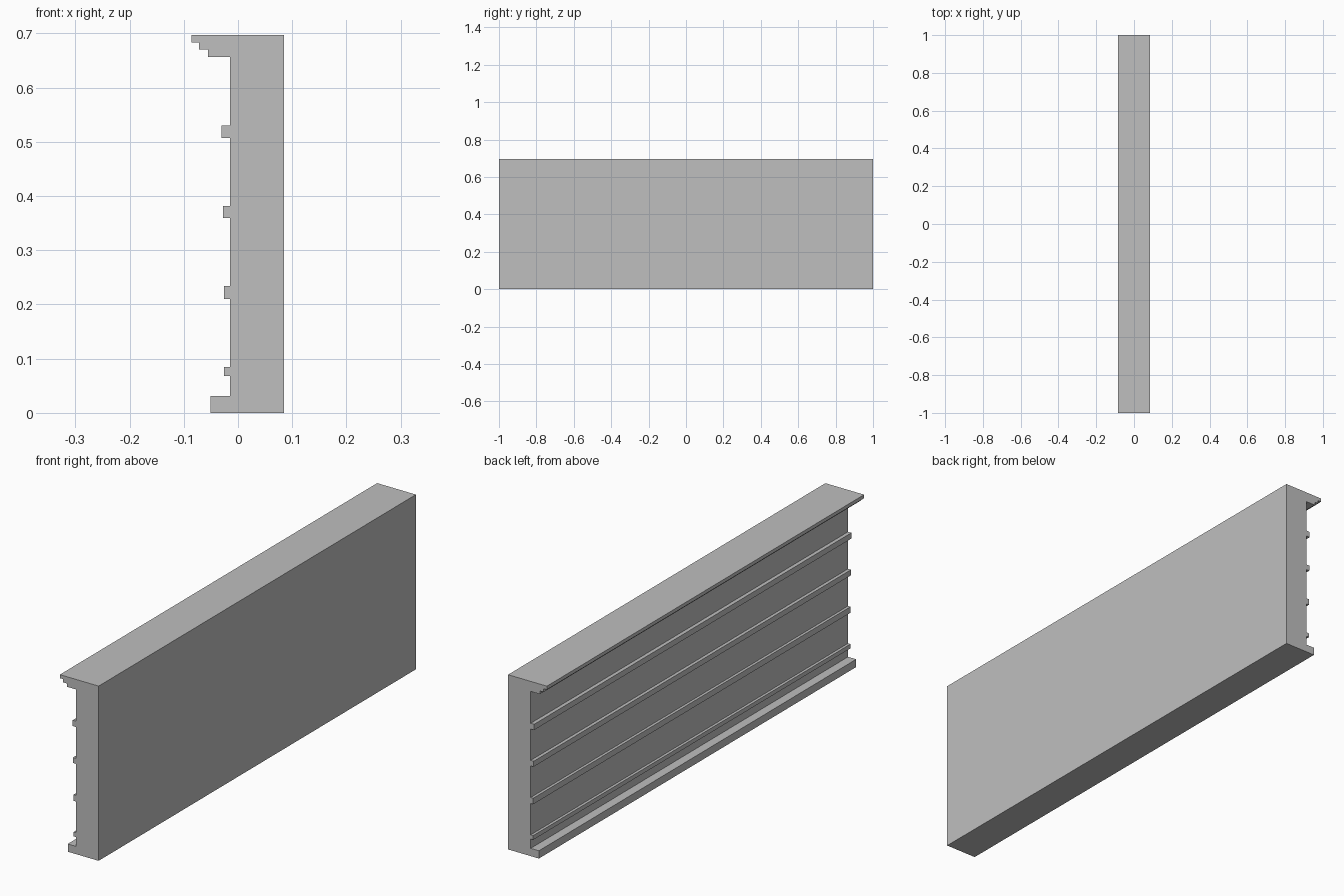
import bpy
import bmesh

cube = bpy.data.objects.get("Cube")
if cube:
    bpy.data.objects.remove(cube, do_unlink=True)

# Single plain grey
grey = bpy.data.materials.new("plain grey")
grey.use_nodes = True
colour = (0.52, 0.52, 0.52, 1)
grey.diffuse_color = colour
grey.node_tree.nodes["Principled BSDF"].inputs["Base Color"].default_value = colour

BACK, FACE, TOP, HALF = 0.085, -0.015, 0.697, 1.0

# Bands standing out from the face, bottom to top: (outer x, low z, high z)
base = (-0.051, 0.0, 0.031)
ribs = [(-0.026, 0.068, 0.085), (-0.026, 0.21, 0.234),
        (-0.028, 0.36, 0.382), (-0.03, 0.507, 0.53)]
# Stepped cornice: (outer x, underside z)
cornice = [(-0.055, 0.657), (-0.072, 0.67), (-0.086, 0.683)]

# Walk the outline up the moulded side
outline = [(BACK, 0), (base[0], 0), (base[0], base[2]), (FACE, base[2])]
for x, low, high in ribs:
    outline += [(FACE, low), (x, low), (x, high), (FACE, high)]
inner = FACE
for x, z in cornice:
    outline += [(inner, z), (x, z)]
    inner = x
outline += [(inner, TOP), (BACK, TOP)]

# Extrude the outline along the length
bm = bmesh.new()
end = bm.faces.new([bm.verts.new((x, -HALF, z)) for x, z in outline])
result = bmesh.ops.extrude_face_region(bm, geom=[end], use_keep_orig=True)
moved = [g for g in result["geom"] if isinstance(g, bmesh.types.BMVert)]
bmesh.ops.translate(bm, verts=moved, vec=(0, 2 * HALF, 0))
bmesh.ops.recalc_face_normals(bm, faces=bm.faces)

mesh = bpy.data.meshes.new("moulded_wall_panel")
bm.to_mesh(mesh)
bm.free()
mesh.materials.append(grey)
panel = bpy.data.objects.new("moulded_wall_panel", mesh)
bpy.context.collection.objects.link(panel)
